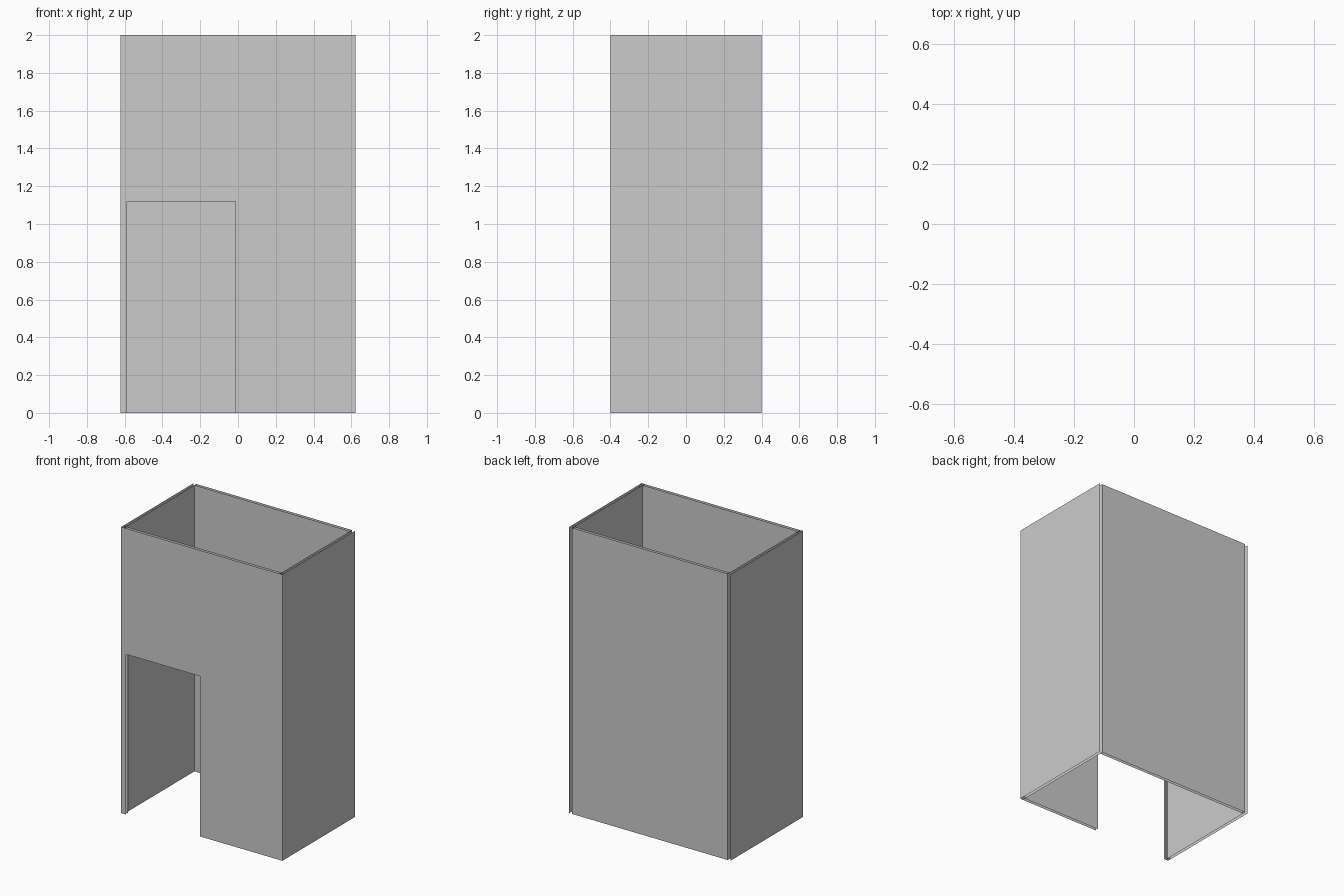
import bpy
from mathutils import Vector

if "Cube" in bpy.data.objects:
    bpy.data.objects.remove(bpy.data.objects["Cube"])

W, D, H, T = 0.623, 0.4, 2.0, 0.021   # half width, half depth, height, wall thickness


def wall(name, outline, to_world, inward):
    """Double-skinned wall with open rims: an outer sheet and an inner sheet."""
    outer = [Vector(to_world(u, z)) for u, z in outline]
    inner = [p + Vector(inward) * T for p in outer]
    n = len(outline)
    faces = [list(range(n)), list(range(2 * n - 1, n - 1, -1))]
    mesh = bpy.data.meshes.new(name)
    mesh.from_pydata(outer + inner, [], faces)
    if mesh.polygons[0].normal.dot(Vector(inward)) > 0:
        mesh.flip_normals()
    obj = bpy.data.objects.new(name, mesh)
    bpy.context.collection.objects.link(obj)
    return obj


def rect(half):
    return [(-half, 0), (half, 0), (half, H), (-half, H)]


# Front wall with doorway
x0, x1, door_top = -0.587, -0.014, 1.12
front = [(-W, 0), (x0, 0), (x0, door_top), (x1, door_top),
         (x1, 0), (W, 0), (W, H), (-W, H)]
wall("front_wall", front, lambda u, z: (u, -D, z), (0, 1, 0))

# Back wall, fitted between the side walls
wall("back_wall", rect(W - T), lambda u, z: (u, D, z), (0, -1, 0))

# Side walls
for side, name in ((-1, "left_wall"), (1, "right_wall")):
    wall(name, rect(D), lambda u, z, s=side: (s * W, u, z), (-side, 0, 0))
